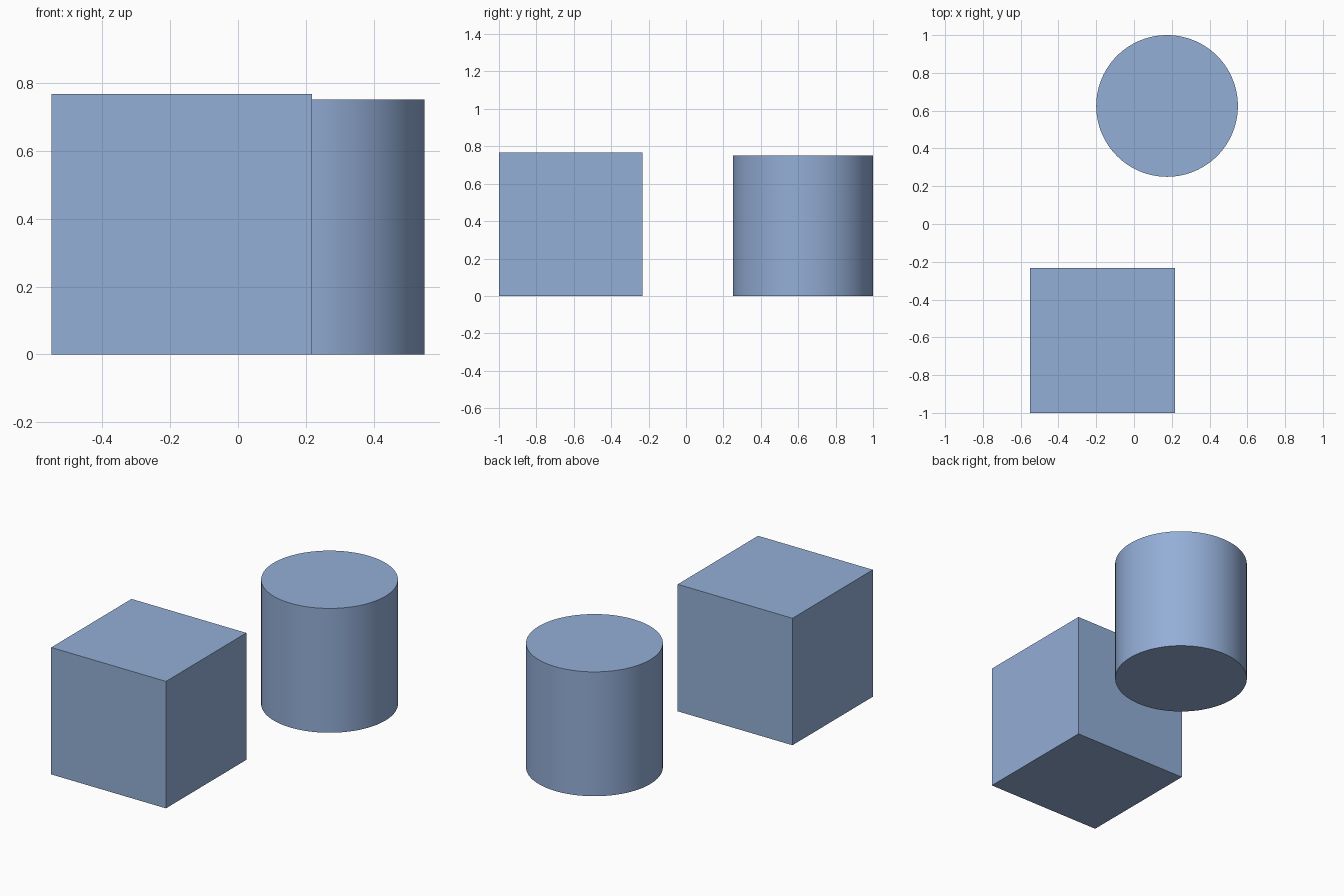
import bpy
from math import radians

if "Cube" in bpy.data.objects:
    bpy.data.objects.remove(bpy.data.objects["Cube"])

CUBE = 0.768      # cube edge length
RADIUS = 0.375    # cylinder radius
HEIGHT = 0.752    # cylinder height

# Shared slate blue colour
blue = bpy.data.materials.new("slate_blue")
blue.diffuse_color = (0.295, 0.425, 0.68, 1)
blue.use_nodes = True
blue.node_tree.nodes["Principled BSDF"].inputs["Base Color"].default_value = blue.diffuse_color

# Cube: front left corner, standing on the ground
bpy.ops.mesh.primitive_cube_add(
    size=CUBE, location=(-0.55 + CUBE / 2, -1 + CUBE / 2, CUBE / 2))
cube = bpy.context.object
cube.name = "cube_block"
cube.data.materials.append(blue)

# Cylinder: back right corner, smooth side with sharp rims
bpy.ops.mesh.primitive_cylinder_add(
    vertices=96, radius=RADIUS, depth=HEIGHT,
    location=(0.55 - RADIUS, 1 - RADIUS, HEIGHT / 2))
cylinder = bpy.context.object
cylinder.name = "cylinder_block"
cylinder.data.materials.append(blue)
bpy.ops.object.shade_smooth_by_angle(angle=radians(30))
